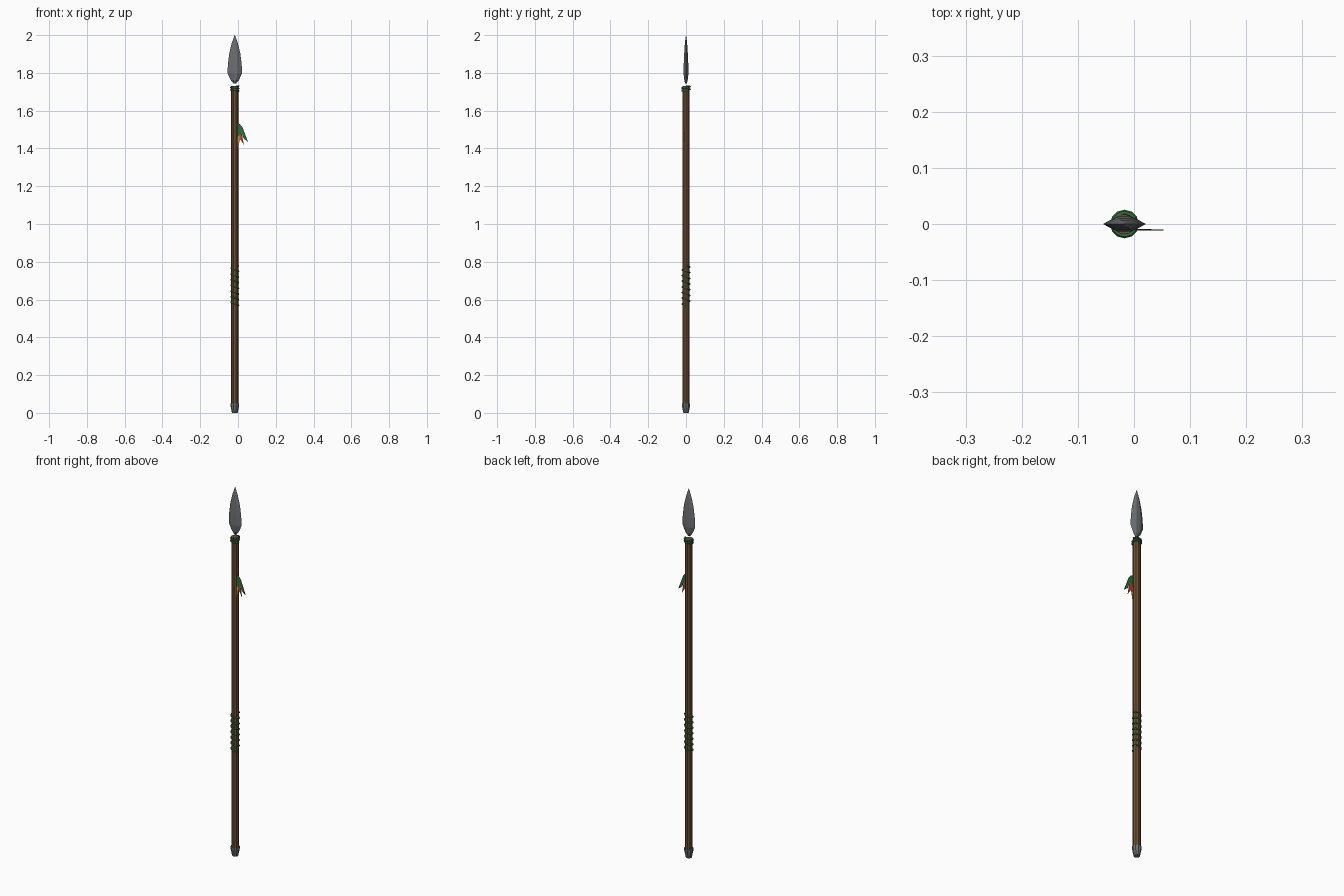
import bpy, bmesh, math

if "Cube" in bpy.data.objects:
    bpy.data.objects.remove(bpy.data.objects["Cube"])

CX = -0.017  # shaft axis


def material(name, rgb):
    m = bpy.data.materials.new(name)
    m.diffuse_color = (*rgb, 1)
    m.use_nodes = True
    m.node_tree.nodes["Principled BSDF"].inputs["Base Color"].default_value = m.diffuse_color
    return m


WOOD = material("brown wood", (0.15, 0.075, 0.03))
STEEL = material("grey steel", (0.15, 0.16, 0.17))
GREEN = material("green cord", (0.025, 0.16, 0.045))
RED = material("red cord", (0.5, 0.05, 0.025))
YELLOW = material("yellow feather", (0.65, 0.36, 0.03))


def make(name, verts, faces, mat):
    me = bpy.data.meshes.new(name)
    me.from_pydata(verts, [], faces)
    bm = bmesh.new()
    bm.from_mesh(me)
    bmesh.ops.recalc_face_normals(bm, faces=bm.faces)
    bm.to_mesh(me)
    bm.free()
    me.materials.append(mat)
    ob = bpy.data.objects.new(name, me)
    bpy.context.collection.objects.link(ob)
    return ob


def skin(name, rings, mat):
    """Join equal-sized rings of points and cap the ends."""
    n = len(rings[0])
    verts = [p for r in rings for p in r]
    faces = [(i * n + j, i * n + (j + 1) % n, (i + 1) * n + (j + 1) % n, (i + 1) * n + j)
             for i in range(len(rings) - 1) for j in range(n)]
    faces += [tuple(range(n)), tuple(range(len(verts) - n, len(verts)))]
    return make(name, verts, faces, mat)


def lathe(name, profile, mat, n=10):
    return skin(name, [[(CX + r * math.cos(2 * math.pi * j / n),
                         r * math.sin(2 * math.pi * j / n), z) for j in range(n)]
                       for r, z in profile], mat)


def coil(name, z0, z1, turns, radius, thick, mat, phase=0.0):
    """Cord wound around the shaft."""
    steps = int(turns * 12)
    rings = []
    for i in range(steps + 1):
        t = i / steps
        a = phase - 2 * math.pi * turns * t
        ring = []
        for k in range(6):
            b = 2 * math.pi * k / 6
            r = radius + thick * math.cos(b)
            ring.append((CX + r * math.cos(a), r * math.sin(a),
                         z0 + (z1 - z0) * t + thick * math.sin(b)))
        rings.append(ring)
    return skin(name, rings, mat)


# Shaft and butt cap
lathe("shaft", [(0.019, 0.03), (0.019, 1.73)], WOOD)
lathe("butt_cap", [(0.015, 0.0), (0.019, 0.02), (0.0235, 0.042), (0.0235, 0.05)], STEEL)

# Blade: flattened six-sided section
blade = [(0.007, 0.005, 1.744), (0.022, 0.009, 1.762), (0.037, 0.013, 1.795),
         (0.0385, 0.013, 1.81), (0.036, 0.012, 1.85), (0.029, 0.0095, 1.905),
         (0.016, 0.006, 1.958), (0.0008, 0.0005, 2.0)]
skin("blade", [[(CX + sx * w, sy * t, z) for sx, sy in
                ((1, 0), (0.35, 1), (-0.35, 1), (-1, 0), (-0.35, -1), (0.35, -1))]
               for w, t, z in blade], STEEL)

# Cord bindings
coil("head_binding", 1.704, 1.73, 2, 0.0205, 0.005, GREEN)
coil("grip_binding", 0.57, 0.78, 7, 0.0195, 0.0045, GREEN)
coil("grip_accent", 0.585, 0.765, 6, 0.0185, 0.0025, RED, math.pi)


def plate(name, pts, y, mat, th=0.001):
    return skin(name, [[(x, y + s * th, z) for x, z in pts] for s in (-1, 1)], mat)


# Feathers hanging beside the shaft
plate("green_feather", [(-0.008, 1.535), (0.008, 1.53), (0.024, 1.512), (0.053, 1.435),
                        (0.030, 1.452), (0.022, 1.476), (-0.006, 1.462)], -0.0105, GREEN)
plate("red_feather", [(0.0, 1.485), (0.020, 1.480), (0.031, 1.418),
                      (0.013, 1.448), (0.004, 1.440)], -0.0095, RED)
plate("yellow_feather", [(-0.006, 1.475), (0.008, 1.468), (0.009, 1.445),
                         (0.002, 1.404), (-0.007, 1.42)], -0.010, YELLOW, 0.0007)
